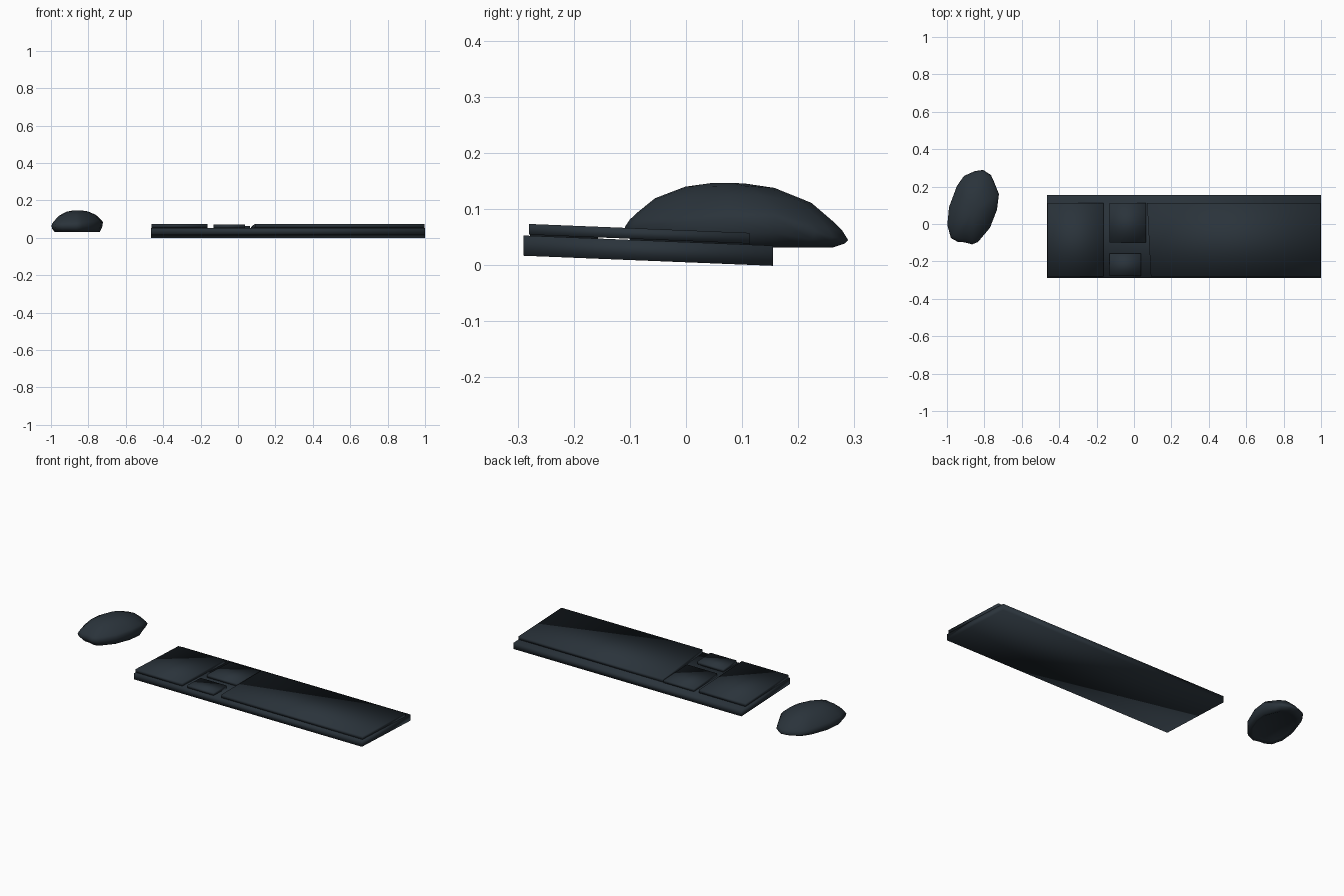
import bpy, bmesh

if "Cube" in bpy.data.objects:
    bpy.data.objects.remove(bpy.data.objects["Cube"])

slate = bpy.data.materials.new("dark slate")
slate.diffuse_color = (0.023, 0.033, 0.043, 1)
slate.use_nodes = True
slate.node_tree.nodes["Principled BSDF"].inputs["Base Color"].default_value = slate.diffuse_color


def finish(name, bm):
    """Turn a bmesh into a smooth-shaded slate object."""
    bmesh.ops.recalc_face_normals(bm, faces=bm.faces)
    for f in bm.faces:
        f.smooth = True
    mesh = bpy.data.meshes.new(name)
    bm.to_mesh(mesh)
    bm.free()
    mesh.materials.append(slate)
    obj = bpy.data.objects.new(name, mesh)
    bpy.context.collection.objects.link(obj)
    return obj


def deck(y):
    """Height of the sloping keyboard deck, higher at the front."""
    return 0.035 + (0.155 - y) * 0.0404


def slab(name, x0, x1, y0, y1, low, high, skew=0.0):
    """Box following the deck slope; skew slants its left edge."""
    bm = bmesh.new()
    rings = []
    for off in (low, high):
        pts = ((x0 + skew, y0), (x1, y0), (x1, y1), (x0, y1))
        rings.append([bm.verts.new((x, y, deck(y) + off)) for x, y in pts])
    lo, hi = rings
    bm.faces.new(lo)
    bm.faces.new(hi)
    for i in range(4):
        j = (i + 1) % 4
        bm.faces.new((lo[i], lo[j], hi[j], hi[i]))
    return finish(name, bm)


# Keyboard tray and its four raised key blocks
slab("keyboard_base", -0.465, 1.0, -0.29, 0.155, -0.036, 0.0)
slab("number_pad_block", -0.462, -0.163, -0.28, 0.113, 0.002, 0.021)
slab("navigation_block", -0.13, 0.064, -0.10, 0.113, 0.0, 0.017)
slab("arrow_block", -0.13, 0.037, -0.278, -0.157, 0.0, 0.017)
slab("main_key_block", 0.07, 0.997, -0.28, 0.113, 0.002, 0.021, 0.02)

# Mouse: widest outline (x, y, z), shrunk in rings to form dome and underside
outline = [
    (-0.85, 0.283, 0.046), (-0.807, 0.289, 0.045), (-0.765, 0.262, 0.05),
    (-0.75, 0.23, 0.06), (-0.722, 0.16, 0.083), (-0.733, 0.075, 0.083),
    (-0.77, -0.02, 0.075), (-0.834, -0.096, 0.07), (-0.866, -0.109, 0.068),
    (-0.905, -0.098, 0.068), (-0.941, -0.096, 0.067), (-0.979, -0.075, 0.065),
    (-0.998, -0.005, 0.065), (-0.989, 0.09, 0.063), (-0.947, 0.203, 0.055),
    (-0.909, 0.257, 0.05)]
cx, cy, top, floor = -0.86, 0.07, 0.147, 0.032
bm = bmesh.new()
rings = []
# (scale, blend from the outline height, target height)
for s, h, target in ((0.66, 1, 0.044), (0.76, 1, 0.036), (0.88, 1, floor),
                     (0.97, 0.5, floor), (1, 0, top), (0.95, 0.17, top),
                     (0.88, 0.32, top), (0.7, 0.65, top), (0.4, 0.91, top),
                     (0.15, 0.99, top)):
    rings.append([bm.verts.new((cx + (x - cx) * s, cy + (y - cy) * s,
                                z + (target - z) * h)) for x, y, z in outline])
n = len(outline)
for a, b in zip(rings, rings[1:]):
    for i in range(n):
        j = (i + 1) % n
        bm.faces.new((a[i], a[j], b[j], b[i]))
bm.faces.new(rings[0])
bm.faces.new(rings[-1])
finish("mouse", bm)
